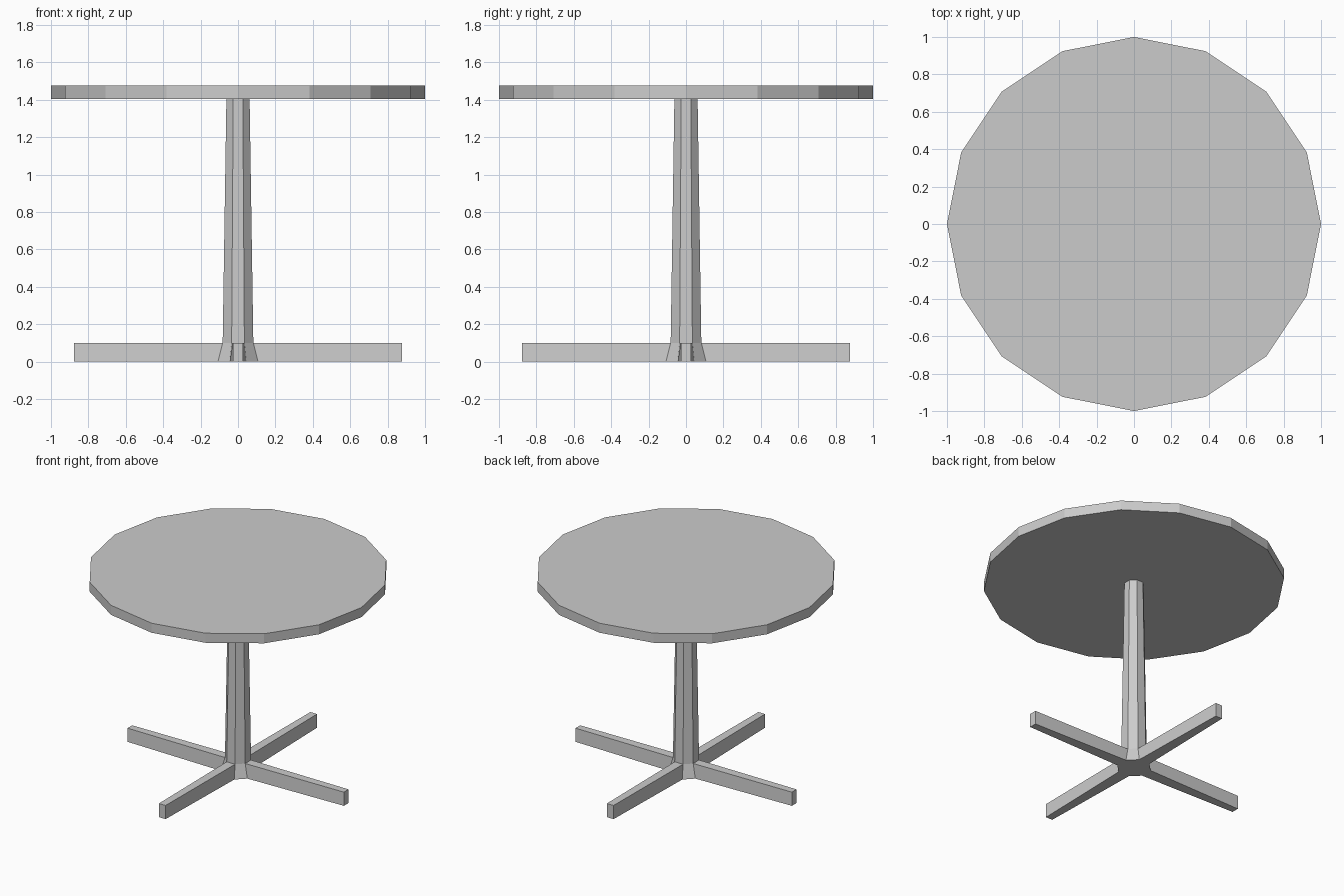
import bpy, bmesh
from math import pi, cos
from mathutils import Matrix, Vector

if "Cube" in bpy.data.objects:
    bpy.data.objects.remove(bpy.data.objects["Cube"])


def finish(bm, name):
    bmesh.ops.recalc_face_normals(bm, faces=bm.faces)
    mesh = bpy.data.meshes.new(name)
    bm.to_mesh(mesh)
    bm.free()
    obj = bpy.data.objects.new(name, mesh)
    bpy.context.collection.objects.link(obj)
    return obj


# Tabletop: 16-sided disc with corners on the axes
TOP_LOW, TOP_HIGH = 1.405, 1.475
bm = bmesh.new()
rim = [bm.verts.new(Matrix.Rotation(i * pi / 8, 3, 'Z') @ Vector((1, 0, TOP_LOW)))
       for i in range(16)]
disc = bm.faces.new(rim)
side = bmesh.ops.extrude_face_region(bm, geom=[disc], use_keep_orig=True)
bmesh.ops.translate(bm, vec=(0, 0, TOP_HIGH - TOP_LOW),
                    verts=[g for g in side["geom"] if isinstance(g, bmesh.types.BMVert)])
finish(bm, "tabletop")

# Pedestal: tapered octagonal column with flats facing the axes (apothem, z)
bm = bmesh.new()
rings = []
for apothem, z in [(0.107, 0), (0.082, 0.1), (0.062, TOP_LOW)]:
    r = apothem / cos(pi / 8)
    rings.append([bm.verts.new(Matrix.Rotation((i - 0.5) * pi / 4, 3, 'Z') @ Vector((r, 0, z)))
                  for i in range(8)])
foot_faces = []
for level, (a, b) in enumerate(zip(rings, rings[1:])):
    for i in range(8):
        j = (i + 1) % 8
        face = bm.faces.new((a[i], a[j], b[j], b[i]))
        if level == 0 and i % 2 == 0:
            foot_faces.append((i, face))
bm.faces.new(rings[0][::-1])
bm.faces.new(rings[-1])

# Feet: four legs drawn out of the flared collar, narrowing to the tip
for i, face in foot_faces:
    turn = Matrix.Rotation(i * pi / 4, 3, 'Z')
    tip = bmesh.ops.extrude_discrete_faces(bm, faces=[face])["faces"][0]
    for v in tip.verts:
        local = turn.inverted() @ v.co
        v.co = turn @ Vector((0.877, 0.027 if local.y > 0 else -0.027, v.co.z))
finish(bm, "pedestal_with_feet")
